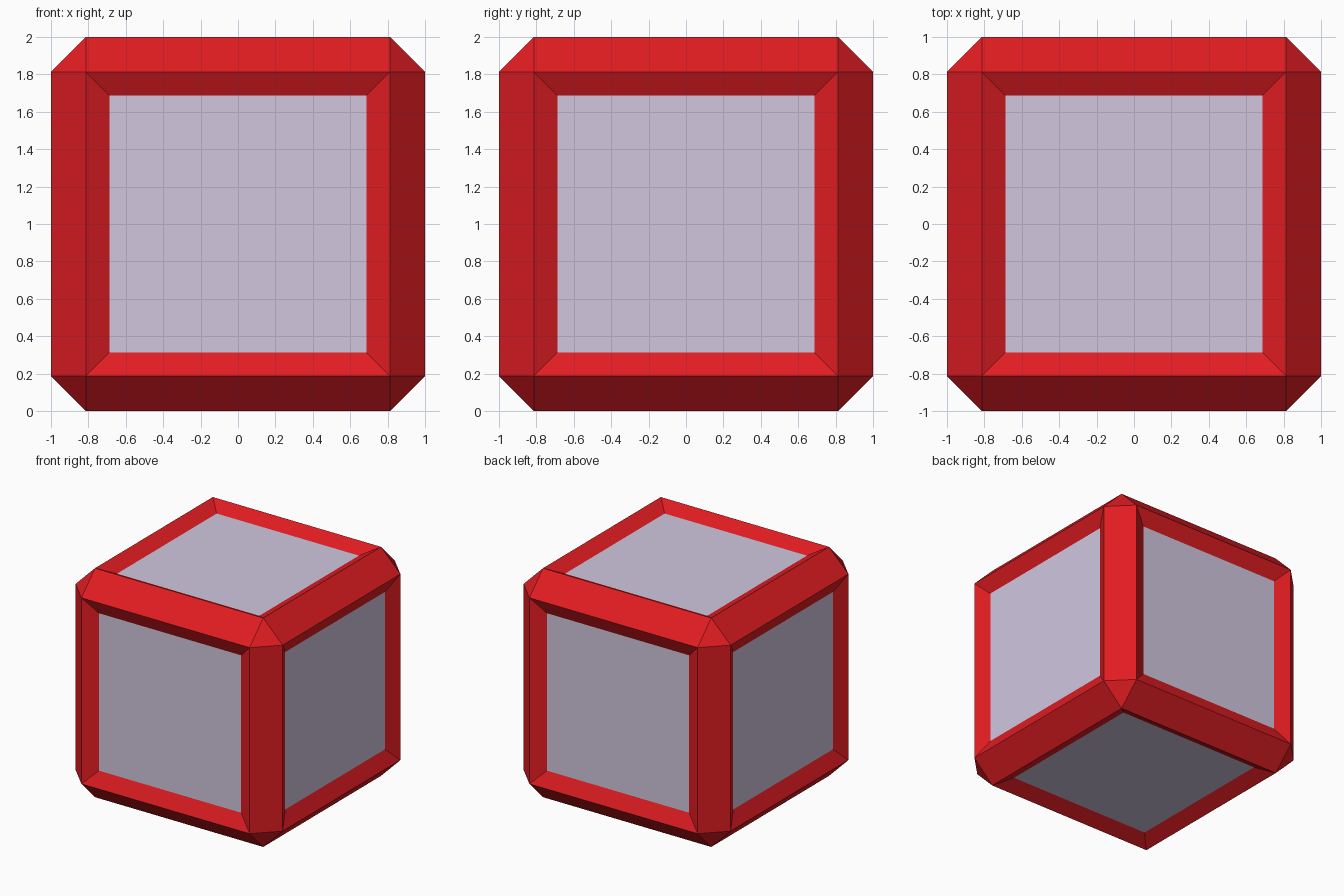
import bpy, bmesh
from mathutils import Vector

if "Cube" in bpy.data.objects:
    bpy.data.objects.remove(bpy.data.objects["Cube"])

CHAMFER = 0.1875   # edge bevel width
RIM = 0.125        # width of the sloped rim around each panel
DEPTH = 0.0625     # how far panels sit below the faces


def material(name, color):
    mat = bpy.data.materials.new(name)
    mat.diffuse_color = (*color, 1)
    mat.use_nodes = True
    mat.node_tree.nodes["Principled BSDF"].inputs["Base Color"].default_value = mat.diffuse_color
    return mat


def add_object(name, bm, mat):
    mesh = bpy.data.meshes.new(name)
    bm.to_mesh(mesh)
    bm.free()
    mesh.materials.append(mat)
    obj = bpy.data.objects.new(name, mesh)
    obj.location.z = 1
    bpy.context.collection.objects.link(obj)
    return obj


red = material("red", (0.752, 0.012, 0.016))
lavender = material("lavender_grey", (0.638, 0.565, 0.738))

# Frame: chamfered cube with sloped recesses, open where the panels sit
bm = bmesh.new()
bmesh.ops.create_cube(bm, size=2)
bmesh.ops.bevel(bm, geom=bm.edges[:], offset=CHAMFER, offset_type='OFFSET',
                segments=1, affect='EDGES', clamp_overlap=True)
bm.normal_update()
sides = [f for f in bm.faces if max(abs(c) for c in f.normal) > 0.99]
bmesh.ops.inset_individual(bm, faces=sides, thickness=RIM, depth=-DEPTH,
                           use_even_offset=True)
bmesh.ops.delete(bm, geom=sides, context='FACES_ONLY')
add_object("frame", bm, red)

# Panels: one flat square filling each recess
half = 1 - CHAMFER - RIM
directions = {"front": (0, -1, 0), "back": (0, 1, 0), "left": (-1, 0, 0),
              "right": (1, 0, 0), "top": (0, 0, 1), "bottom": (0, 0, -1)}
for side, d in directions.items():
    n = Vector(d)
    u = Vector((n.y, n.z, n.x))
    v = n.cross(u)
    bm = bmesh.new()
    bm.faces.new([bm.verts.new(n * (1 - DEPTH) + u * a * half + v * b * half)
                  for a, b in ((-1, -1), (1, -1), (1, 1), (-1, 1))])
    add_object(side + "_panel", bm, lavender)
